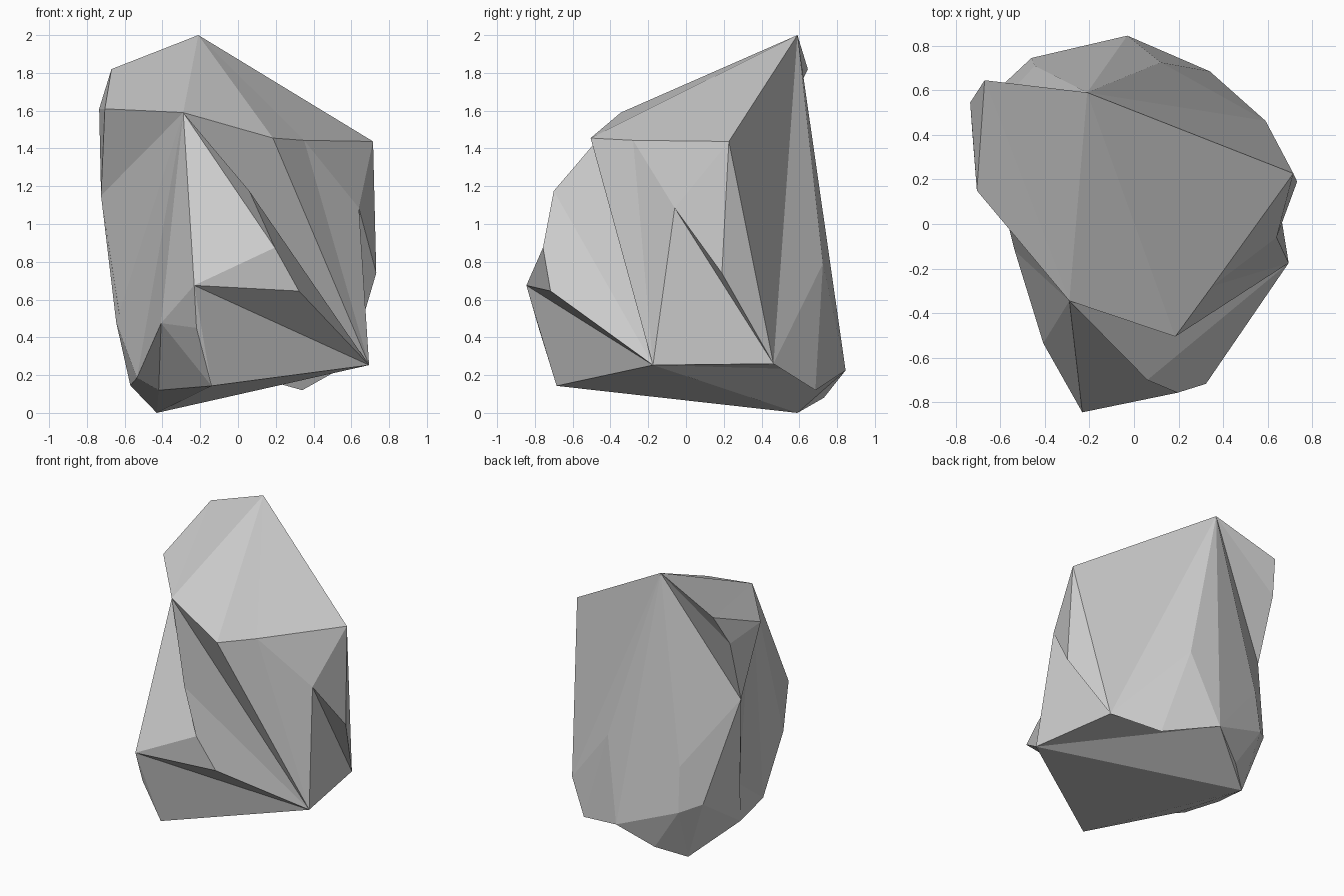
import bpy, bmesh

if "Cube" in bpy.data.objects:
    bpy.data.objects.remove(bpy.data.objects["Cube"])

# Corner points of the boulder, grouped by region
crown = dict(A=(-.21, .59, 2), B=(-.67, .645, 1.82), C=(-.735, .545, 1.61),
             D=(-.705, .15, 1.61), E=(-.29, -.345, 1.59), F=(.185, -.505, 1.455),
             G=(.715, .227, 1.437), H=(.35, -.28, 1.443))
right_side = dict(I=(.64, -.06, 1.085), J=(.732, .19, .74), K=(.694, -.175, .253),
                  Y=(.59, .463, .26))
front = dict(L=(.06, -.7, 1.175), M=(.195, -.757, .875), N=(.323, -.717, .645),
             O=(-.232, -.845, .675), P=(-.14, -.685, .143), Q=(-.407, -.535, .475),
             R=(-.22, -.78, .45))
left_side = dict(b=(-.725, .405, 1.15), c=(-.645, .31, .48), T=(-.57, .19, .145),
                 U=(-.535, -.12, .185), S=(-.42, -.08, .12), f=(-.58, .633, .435))
back = dict(V=(-.43, .59, 0), W=(.34, .685, .12), X=(-.03, .845, .225),
            Z=(.12, .725, .79), a=(-.26, .73, .08), d=(-.46, .745, .385),
            e=(-.445, .71, .7))

# Facets fan out from a hub corner around the corners that surround it
fans = {
    "A": "EFHGYZXebCBE",    # peak
    "E": "BDbcUQOMLKF",     # front left shoulder
    "K": "LMNOPVXYIHF",     # lower right corner
    "C": "BDb", "b": "Tc", "c": "TU", "S": "VTUQPV", "f": "ebTV",  # left side and foot
    "R": "OQPO", "N": "OM", "G": "HIJY", "I": "JY",      # front and right
    "X": "edaV", "d": "efVa", "W": "YXZY",               # back
}

bm = bmesh.new()
corners = {}
for region in (crown, right_side, front, left_side, back):
    for name, co in region.items():
        corners[name] = bm.verts.new(co)
for hub, ring in fans.items():
    for p, q in zip(ring, ring[1:]):
        bm.faces.new([corners[n] for n in (hub, p, q)])
bmesh.ops.recalc_face_normals(bm, faces=bm.faces[:])

# Boulder object, flat shaded
mesh = bpy.data.meshes.new("boulder")
bm.to_mesh(mesh)
bm.free()
boulder = bpy.data.objects.new("boulder", mesh)
bpy.context.collection.objects.link(boulder)
